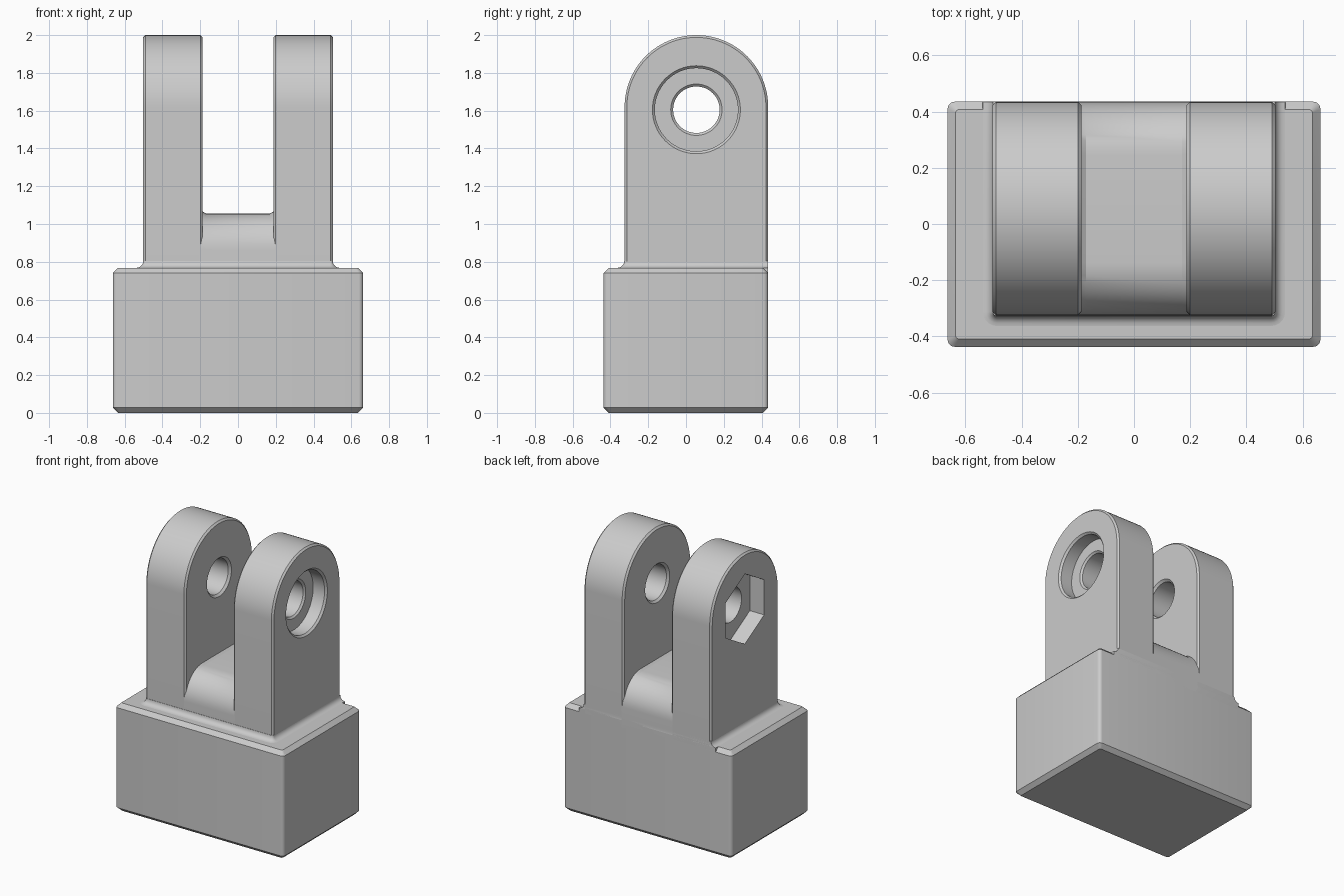
import bpy, bmesh, math

if "Cube" in bpy.data.objects:
    bpy.data.objects.remove(bpy.data.objects["Cube"])

grey = bpy.data.materials.new("plain grey")
grey.diffuse_color = (0.6, 0.6, 0.6, 1)
grey.use_nodes = True
grey.node_tree.nodes["Principled BSDF"].inputs["Base Color"].default_value = grey.diffuse_color


def loft(name, rings):
    """Closed solid through rings that have equal point counts."""
    bm = bmesh.new()
    vs = [[bm.verts.new(p) for p in ring] for ring in rings]
    n = len(vs[0])
    for a, b in zip(vs, vs[1:]):
        for i in range(n):
            j = (i + 1) % n
            bm.faces.new((a[i], a[j], b[j], b[i]))
    bm.faces.new(vs[0][::-1])
    bm.faces.new(vs[-1])
    bmesh.ops.recalc_face_normals(bm, faces=bm.faces)
    me = bpy.data.meshes.new(name)
    bm.to_mesh(me)
    bm.free()
    me.materials.append(grey)
    ob = bpy.data.objects.new(name, me)
    bpy.context.collection.objects.link(ob)
    return ob


def smooth(ob):
    bpy.ops.object.select_all(action='DESELECT')
    ob.select_set(True)
    bpy.context.view_layer.objects.active = ob
    bpy.ops.object.shade_smooth_by_angle(angle=math.radians(28))


def rounded(hx, y0, y1, z, rf, rb, seg=5):
    """Rounded rectangle with separate front and back corner radii."""
    pts = []
    for cx, cy, r, start in ((hx - rb, y1 - rb, rb, 0), (-hx + rb, y1 - rb, rb, 90),
                             (-hx + rf, y0 + rf, rf, 180), (hx - rf, y0 + rf, rf, 270)):
        for i in range(seg + 1):
            a = math.radians(start + 90 * i / seg)
            pts.append((cx + r * math.cos(a), cy + r * math.sin(a), z))
    return pts


PY, PZ = 0.055, 1.605      # pin axis
FRONT, BACK = -0.325, 0.435


def lathe(name, sign, profile, n=64):
    """Solid turned about the pin axis; a 6-sided one has a corner on top."""
    return loft(name, [[(sign * x, PY + r * math.sin(2 * math.pi * i / n),
                         PZ + r * math.cos(2 * math.pi * i / n)) for i in range(n)]
                       for x, r in profile])


# Base block with chamfered top and bottom edges
c = 0.028
smooth(loft("base", [
    rounded(0.663 - c, -0.437 + c, BACK - c, 0, 0.012, 0.012),
    rounded(0.663, -0.437, BACK, c, 0.025, 0.025),
    rounded(0.663, -0.437, BACK, 0.768 - c, 0.025, 0.025),
    rounded(0.663 - c, -0.437 + c, BACK - c, 0.768, 0.012, 0.012)]))

# Concave collar where the lugs rise from the base
rings = [rounded(0.54, -0.358, BACK, 0.72, 0.05, 0.001)]
for i in range(6):
    a = math.radians(90 * i / 5)
    d = 0.036 * (1 - math.sin(a))
    rings.append(rounded(0.502 + d, FRONT - 0.002 - d, BACK,
                         0.804 - 0.036 * math.cos(a), 0.014 + d, 0.001))
smooth(loft("collar", rings))

# Rounded saddle between the lugs, lifting slightly where it meets them
R, TOP = 0.19, 1.055
prof = [(FRONT, 0.72), (BACK, 0.72)]
for cy, start in ((BACK - R, 0), (FRONT + R, 90)):
    for i in range(13):
        a = math.radians(start + 90 * i / 12)
        prof.append((cy + R * math.cos(a), TOP - R + R * math.sin(a)))
rings = []
for x, lift in ((-0.205, 0.12), (-0.17, 0), (0.17, 0), (0.205, 0.12)):
    rings.append([(x, y, z + lift * max(0, z - TOP + R)) for y, z in prof])
smooth(loft("saddle", rings))

# Two lugs with chamfered outlines, pin holes and fastener recesses
outline = [(FRONT, 0.72), (BACK, 0.72)]
for i in range(49):
    a = math.pi * i / 48
    outline.append((PY + 0.38 * math.cos(a), 1.62 + 0.38 * math.sin(a)))

hole = [(0.17, 0.138), (0.187, 0.138), (0.202, 0.123)]
right_cut = [lathe("round_recess_cutter", 1, hole + [
    (0.388, 0.123), (0.4, 0.136), (0.4, 0.22), (0.49, 0.22), (0.503, 0.233), (0.52, 0.233)])]
left_cut = [lathe("pin_hole_cutter", -1, hole + [(0.6, 0.123)]),
            lathe("hex_recess_cutter", -1, [(0.39, 0.25), (0.6, 0.25)], 6)]

for name, s, cutters in (("right_lug", 1, right_cut), ("left_lug", -1, left_cut)):
    lug = loft(name, [[(s * x, y, z) for y, z in outline] for x in (0.187, 0.503)])
    bev = lug.modifiers.new("edge", 'BEVEL')
    bev.width, bev.segments = 0.012, 1
    bev.limit_method, bev.angle_limit = 'ANGLE', math.radians(40)
    for cut in cutters:
        m = lug.modifiers.new("cut", 'BOOLEAN')
        m.operation, m.solver, m.object = 'DIFFERENCE', 'EXACT', cut
    bpy.context.view_layer.update()
    done = bpy.data.meshes.new_from_object(
        lug.evaluated_get(bpy.context.evaluated_depsgraph_get()))
    lug.modifiers.clear()
    lug.data = done
    for cut in cutters:
        bpy.data.objects.remove(cut)
    smooth(lug)
